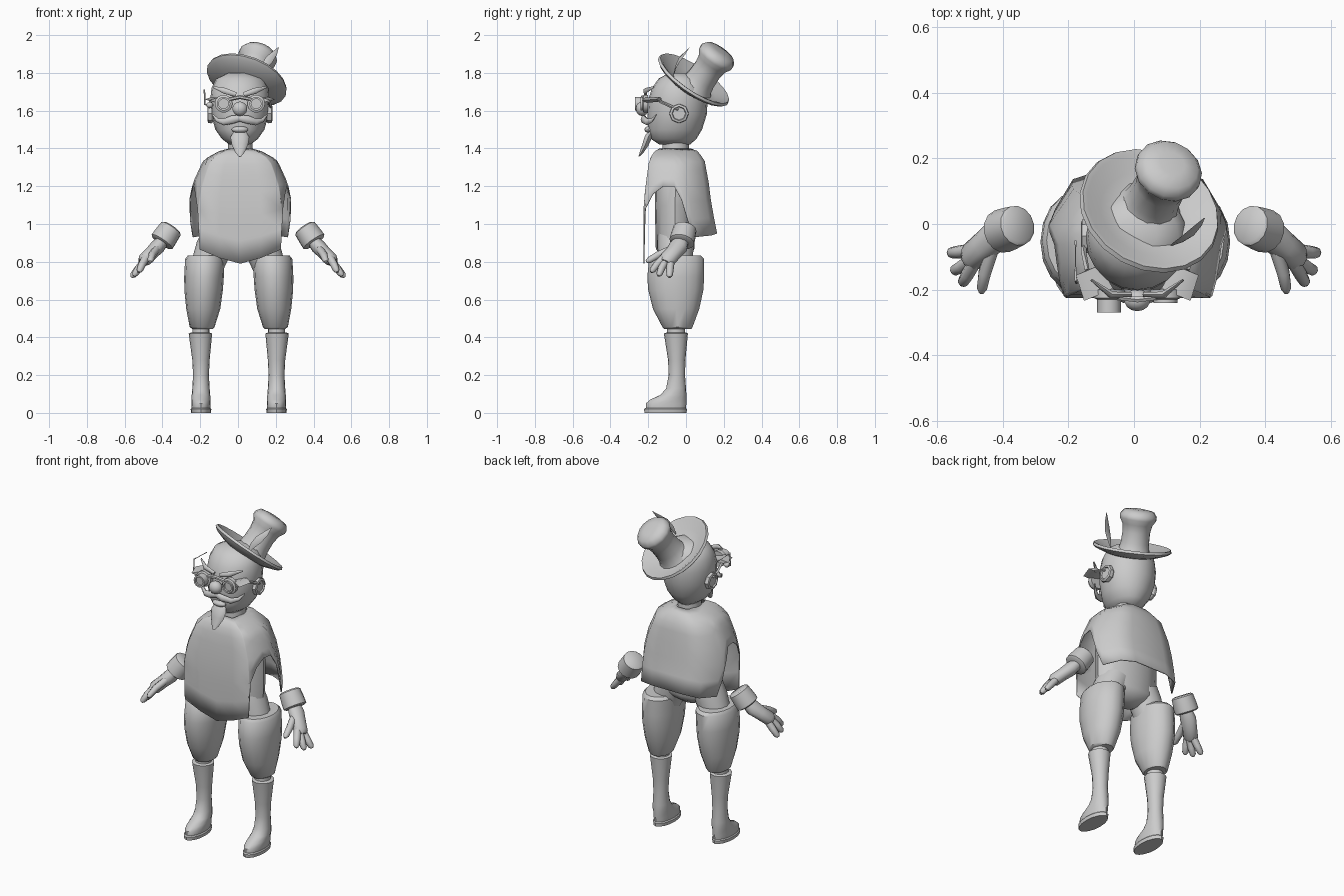
import bpy, bmesh, math
from mathutils import Vector

grey = bpy.data.materials.new("plain_grey")
grey.diffuse_color = (0.6, 0.6, 0.6, 1)


def finish(name, bm, angle=40):
    bmesh.ops.recalc_face_normals(bm, faces=bm.faces)
    me = bpy.data.meshes.new(name)
    bm.to_mesh(me)
    bm.free()
    me.materials.append(grey)
    ob = bpy.data.objects.new(name, me)
    bpy.context.collection.objects.link(ob)
    bpy.ops.object.select_all(action='DESELECT')
    ob.select_set(True)
    bpy.context.view_layer.objects.active = ob
    bpy.ops.object.shade_smooth_by_angle(angle=math.radians(angle))
    return ob


def skin(name, rings, angle=40):
    """Bridge closed rings of points and cap both ends."""
    bm = bmesh.new()
    vs = [[bm.verts.new(p) for p in r] for r in rings]
    n = len(vs[0])
    for a, b in zip(vs, vs[1:]):
        for i in range(n):
            bm.faces.new((a[i], a[(i + 1) % n], b[(i + 1) % n], b[i]))
    bm.faces.new(vs[0])
    bm.faces.new(vs[-1])
    return finish(name, bm, angle)


def stack(name, rows, cx=0, sides=16, angle=40):
    """Horizontal ellipses: rows of (z, x offset, half width, y front, y back)."""
    rings = []
    for z, dx, rx, y0, y1 in rows:
        rings.append([(cx + dx + rx * math.cos(a), (y0 + y1) / 2 + (y1 - y0) / 2 * math.sin(a), z)
                      for a in (math.tau * i / sides for i in range(sides))])
    return skin(name, rings, angle)


def tube(name, pts, radii, sides=8, flat=1.0, angle=50):
    """Sweep a circle of changing radius along a path; flat squashes it."""
    pts = [Vector(p) for p in pts]
    rings = []
    for i, p in enumerate(pts):
        d = (pts[min(i + 1, len(pts) - 1)] - pts[max(i - 1, 0)]).normalized()
        ref = Vector((0, 1, 0)) if abs(d.y) < 0.9 else Vector((0, 0, 1))
        u = d.cross(ref).normalized()
        v = d.cross(u)
        rings.append([p + radii[i] * (u * math.cos(a) + v * flat * math.sin(a))
                      for a in (math.tau * k / sides for k in range(sides))])
    return skin(name, rings, angle)


def lathe(name, base, axis, profile, sides=16, angle=40, closed=False):
    """Turn (radius, height) points around an axis."""
    q = Vector(axis).to_track_quat('Z', 'Y')
    base = Vector(base)
    rings = [[base + q @ Vector((r * math.cos(a), r * math.sin(a), h))
              for a in (math.tau * k / sides for k in range(sides))] for r, h in profile]
    return skin(name, rings, angle)


def ball(name, c, size):
    bm = bmesh.new()
    bmesh.ops.create_uvsphere(bm, u_segments=14, v_segments=9, radius=1)
    for v in bm.verts:
        v.co = Vector((v.co.x * size[0], v.co.y * size[1], v.co.z * size[2])) + Vector(c)
    return finish(name, bm)


def lerp(table, z):
    for a, b in zip(table, table[1:]):
        if a[0] >= z >= b[0]:
            t = (a[0] - z) / (a[0] - b[0])
            return [p + (q - p) * t for p, q in zip(a[1:], b[1:])]
    return table[-1][1:]


for side, s in (("left", 1), ("right", -1)):
    cx = 0.004 + s * 0.2
    # Boots with soles
    stack(side + "_sole", [(0, 0, .052, -.22, .003), (.02, 0, .055, -.222, .005), (.026, 0, .05, -.215, 0)], cx)
    stack(side + "_boot", [(.024, 0, .049, -.212, 0), (.05, 0, .051, -.212, .002), (.07, 0, .05, -.19, .002),
                           (.095, 0, .049, -.135, .002), (.13, 0, .046, -.105, 0), (.2, 0, .042, -.092, -.005),
                           (.28, 0, .046, -.095, -.003), (.42, s * .003, .062, -.117, .01),
                           (.425, s * .003, .05, -.105, 0)], cx)
    # Knee and baggy breeches
    stack(side + "_knee", [(.41, 0, .045, -.1, -.005), (.47, 0, .045, -.1, -.005)], cx)
    stack(side + "_breeches", [(.445, -s * .008, .055, -.115, .03), (.455, -s * .006, .066, -.125, .035),
                               (.55, -s * .012, .09, -.175, .07), (.65, -s * .014, .102, -.2, .092),
                               (.72, -s * .016, .105, -.205, .096), (.815, -s * .02, .104, -.195, .096),
                               (.832, -s * .02, .09, -.18, .08)], cx)
    tube(side + "_thigh", [(s * .1, -.055, .93), (s * .13, -.055, .87), (s * .17, -.055, .76)], [.095, .095, .085], 12)
    # Cuff and hand
    arm = Vector((s * .55, -.2, -.8)).normalized()
    wrist = Vector((s * .355, -.005, .975))
    lathe(side + "_cuff", wrist, arm, [(.052, -.008), (.062, 0), (.066, .05), (.067, .085), (.056, .092)], 14)
    tube(side + "_palm", [(s * .39, -.02, .92), (s * .425, -.04, .88), (s * .46, -.068, .845), (s * .495, -.1, .81),
                          (s * .508, -.11, .795)], [.03, .04, .036, .036, .022], 10, 1.25)
    fingers = {"thumb": ((.43, -.07, .87), (.455, -.15, .835), (.465, -.21, .80)),
               "index": ((.485, -.115, .825), (.508, -.155, .785), (.525, -.185, .745)),
               "middle": ((.49, -.105, .81), (.525, -.13, .765), (.553, -.145, .725)),
               "little": ((.49, -.08, .81), (.53, -.085, .76), (.565, -.088, .718))}
    for f, (a, b, c) in fingers.items():
        a, b, c = [Vector((s * p[0], p[1], p[2])) for p in (a, b, c)]
        tube(f"{side}_{f}", [a, b, b.lerp(c, .75), c], [.021, .02, .017, .007], 8)
    # Ear cups
    lathe(side + "_ear", (.01 + s * .14, -.037, 1.585), (s, 0, 0),
          [(.045, 0), (.052, .012), (.05, .028), (.038, .032), (.034, .024)], 8, 30)

# Torso and neck
stack("torso", [(.81, 0, .06, -.1, -.01), (.84, 0, .13, -.14, .03), (.87, 0, .2, -.16, .045),
                (1.1, 0, .205, -.165, .05), (1.28, 0, .19, -.16, .05), (1.36, 0, .1, -.13, .03)], .01)
stack("neck", [(1.34, 0, .07, -.13, .02), (1.41, 0, .065, -.125, .015), (1.47, 0, .065, -.125, .015)], .012)

# Poncho: plan outline (across, depth, hem height), hung from the shoulder shape
shape = [(1.40, .06, -.14, .025), (1.387, .11, -.165, .06), (1.34, .195, -.195, .098), (1.22, .25, -.212, .12),
         (1.1, .28, -.225, .135), (.95, .275, -.225, .165), (.78, .27, -.225, .18)]
half = [(0, -1, .79), (.4, -1, .82), (.79, -1, .865), (.81, -.97, 1.08), (.9, -.75, 1.16), (.97, -.45, 1.2),
        (1, -.1, 1.2), (.99, .12, 1.13), (.96, .25, 1.02), (.92, .38, .93), (.72, .85, .94), (.4, 1, .95)]
plan = half + [(0, 1, .95)] + [(-u, v, h) for u, v, h in reversed(half[1:])]
bm = bmesh.new()
rows = []
for t in (0, .03, .08, .15, .25, .4, .6, .8, 1):
    row = []
    for u, v, hem in plan:
        z = 1.40 + (hem - 1.40) * t
        w, y0, y1 = lerp(shape, z)
        row.append(bm.verts.new((.012 + u * w, (y0 + y1) / 2 + v * (y1 - y0) / 2, z)))
    rows.append(row)
for a, b in zip(rows, rows[1:]):
    for i in range(len(plan)):
        j = (i + 1) % len(plan)
        bm.faces.new((a[i], a[j], b[j], b[i]))
poncho = finish("poncho", bm, 50)
mod = poncho.modifiers.new("cloth", 'SOLIDIFY')
mod.thickness = .006

# Head
stack("head", [(1.42, 0, .055, -.14, .02), (1.45, 0, .095, -.185, .055), (1.5, 0, .13, -.2, .085),
               (1.58, 0, .152, -.205, .11), (1.66, 0, .157, -.2, .115), (1.72, 0, .15, -.18, .105),
               (1.77, 0, .125, -.145, .075), (1.8, 0, .06, -.09, .02)], .01, 20, 60)
ball("nose", (.01, -.232, 1.61), (.04, .034, .038))
ball("lower_lip", (.01, -.195, 1.5), (.045, .025, .018))

# Goatee and moustache
tube("goatee", [(.01, -.185, 1.485), (.01, -.2, 1.46), (.01, -.215, 1.42), (.01, -.235, 1.38), (.01, -.25, 1.357)],
     [.035, .05, .043, .025, .006], 10, .4)
for side, s in (("left", 1), ("right", -1)):
    tube(side + "_moustache", [(.01, -.22, 1.56), (.01 + s * .04, -.225, 1.553), (.01 + s * .085, -.205, 1.54),
                               (.01 + s * .12, -.18, 1.55), (.01 + s * .145, -.155, 1.58)],
         [.017, .022, .018, .011, .003], 8, .7)
    # Brows and goggle straps
    tube(side + "_brow", [(.01 + s * .02, -.215, 1.685), (.01 + s * .08, -.215, 1.705), (.01 + s * .14, -.17, 1.725)],
         [.012, .016, .005], 6, .7)
    tube(side + "_goggle_side", [(.01 + s * .118, -.215, 1.655), (.01 + s * .15, -.14, 1.66)], [.048, .04], 4, .3)
    tube(side + "_strap", [(.01 + s * .153, -.14, 1.65), (.01 + s * .163, -.085, 1.625), (.01 + s * .162, -.04, 1.605)],
         [.008] * 3, 4)
    # Lenses; the one on the right is a longer barrel
    depth = .07 if s < 0 else .04
    lathe(side + "_lens", (.01 + s * .086, -.2, 1.637), (0, -1, 0),
          [(.047, 0), (.047, .025), (.036, .03), (.036, depth), (.026, depth), (.026, depth - .012)], 14, 30)
tube("goggle_bridge", [(-.05, -.222, 1.66), (.01, -.23, 1.672), (.07, -.222, 1.66)], [.01] * 3, 6)
tube("goggle_wire", [(-.13, -.18, 1.63), (-.175, -.178, 1.632), (-.178, -.172, 1.71), (-.178, -.05, 1.705)],
     [.005, .005, .004, .003], 6)
ball("wire_joint", (-.15, -.18, 1.63), (.018, .016, .016))

# Tilted hat
axis = Vector((.3, .54, .79)).normalized()
lathe("hat_brim", (.042, .032, 1.75), axis,
      [(.08, -.04), (.15, -.022), (.205, -.002), (.222, .012), (.216, .026), (.2, .022), (.15, -.004), (.08, -.014)],
      20, 50)
lathe("hat_crown", (.043, .045, 1.715), (.29, .55, .80),
      [(.105, 0), (.088, .025), (.08, .07), (.078, .13), (.086, .175), (.104, .205), (.104, .225), (.085, .25),
       (.04, .258)], 14, 45)

# Feather standing on the brim
tube("hat_feather", [(.115, -.065, 1.79), (.135, -.055, 1.83), (.165, -.035, 1.87), (.195, -.005, 1.905),
                     (.214, .018, 1.935)], [.004, .016, .022, .014, .002], 6, .2)
